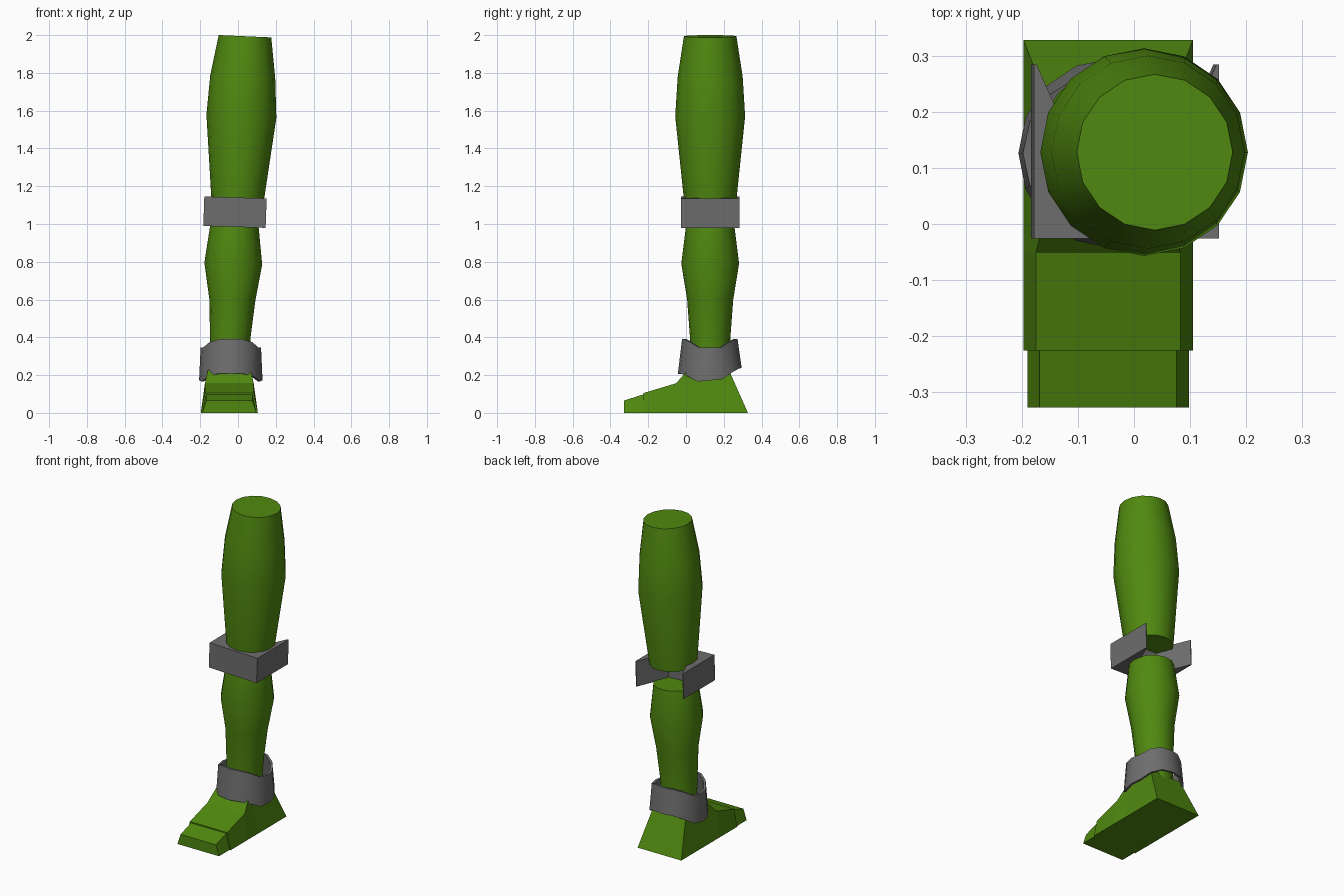
import bpy, bmesh, math

if "Cube" in bpy.data.objects:
    bpy.data.objects.remove(bpy.data.objects["Cube"])


def material(name, rgb):
    m = bpy.data.materials.new(name)
    m.diffuse_color = (*rgb, 1)
    m.use_nodes = True
    m.node_tree.nodes["Principled BSDF"].inputs["Base Color"].default_value = m.diffuse_color
    return m


GREEN = material("leaf green", (0.08, 0.25, 0.005))
GREY = material("strap grey", (0.155, 0.155, 0.155))
SIDES = 16
CY = 0.128  # depth of the leg axis


def finish(name, bm, mat, smooth=False):
    bmesh.ops.recalc_face_normals(bm, faces=bm.faces)
    me = bpy.data.meshes.new(name)
    bm.to_mesh(me)
    bm.free()
    me.materials.append(mat)
    ob = bpy.data.objects.new(name, me)
    bpy.context.collection.objects.link(ob)
    if smooth:
        bpy.context.view_layer.objects.active = ob
        ob.select_set(True)
        bpy.ops.object.shade_smooth_by_angle(angle=math.radians(30))
        ob.select_set(False)
    return ob


def bridge(bm, a, b):
    n = len(a)
    for i in range(n):
        j = (i + 1) % n
        bm.faces.new((a[i], a[j], b[j], b[i]))


def limb(name, rings, tilt):
    """Lofted limb from (z, centre x, radius) rings leaning along x."""
    bm = bmesh.new()
    loops = []
    for z, cx, r in rings:
        loop = []
        for i in range(SIDES):
            a = math.tau * i / SIDES
            dx = r * math.cos(a)
            loop.append(bm.verts.new((cx + dx, CY + r * math.sin(a), z - tilt * dx)))
        loops.append(loop)
    for a, b in zip(loops, loops[1:]):
        bridge(bm, a, b)
    bm.faces.new(loops[0])
    bm.faces.new(loops[-1])
    return finish(name, bm, GREEN, True)


# Upper and lower leg, with a gap behind the knee strap
limb("thigh", [(1.11, -0.003, 0.137), (1.57, 0.018, 0.185),
               (1.78, 0.025, 0.172), (1.994, 0.037, 0.139)], 0.045)
limb("calf", [(0.22, -0.045, 0.10), (0.40, -0.041, 0.107), (0.60, -0.030, 0.122),
              (0.79, -0.025, 0.153), (0.99, -0.019, 0.128)], 0.035)

# Foot: heel, ankle, instep and a slightly narrower toe box
# each section: bottom y, top y, top z, bottom half width, top half width
bm = bmesh.new()
FX = -0.046
sections = [(-0.327, -0.327, 0.066, 0.144, 0.122),
            (-0.225, -0.225, 0.098, 0.144, 0.122),
            (-0.225, -0.225, 0.105, 0.151, 0.129),
            (-0.052, -0.052, 0.157, 0.151, 0.129),
            (0.05, 0.03, 0.25, 0.151, 0.108),
            (0.328, 0.217, 0.25, 0.151, 0.108)]
loops = []
for yb, yt, zt, wb, wt in sections:
    loops.append([bm.verts.new(p) for p in (
        (FX - wb, yb, 0), (FX + wb, yb, 0), (FX + wt, yt, zt), (FX - wt, yt, zt))])
for a, b in zip(loops, loops[1:]):
    bridge(bm, a, b)
bm.faces.new(loops[0])
bm.faces.new(loops[-1])
finish("foot", bm, GREEN)

# Knee strap: open at the back, its arms thinning to an edge
bm = bmesh.new()
outline = [(-0.165, 0.284), (-0.165, -0.026), (0.165, -0.026), (0.165, 0.284),
           (0.160, 0.284), (0.075, 0.09), (-0.075, 0.09), (-0.160, 0.284)]
lo, hi = [[bm.verts.new((x - 0.016 + 0.035 * dz, y, 1.0625 + dz - 0.03 * x))
           for x, y in outline] for dz in (-0.078, 0.078)]
bridge(bm, lo, hi)
bm.faces.new(lo)
bm.faces.new(hi)
finish("knee_strap", bm, GREY)

# Ankle strap: flared band that droops at both sides
bm = bmesh.new()
corners = []
for top, inner in ((0, 0), (1, 0), (1, 1), (0, 1)):
    loop = []
    for i in range(SIDES):
        a = math.tau * i / SIDES
        s, c = math.sin(a), math.cos(a)
        lift = min(1, max(0, (abs(s) - 0.38) / 0.5))
        rx = 0.168 - 0.008 * top - 0.014 * inner
        ry = 0.169 - 0.022 * top - 0.014 * inner
        z = (0.345 + 0.045 * lift) if top else (0.172 + 0.05 * lift + 0.015 * s)
        loop.append(bm.verts.new((-0.038 + rx * c, 0.126 + ry * s, z)))
    corners.append(loop)
for k in range(4):
    bridge(bm, corners[k], corners[(k + 1) % 4])
finish("ankle_strap", bm, GREY, True)
